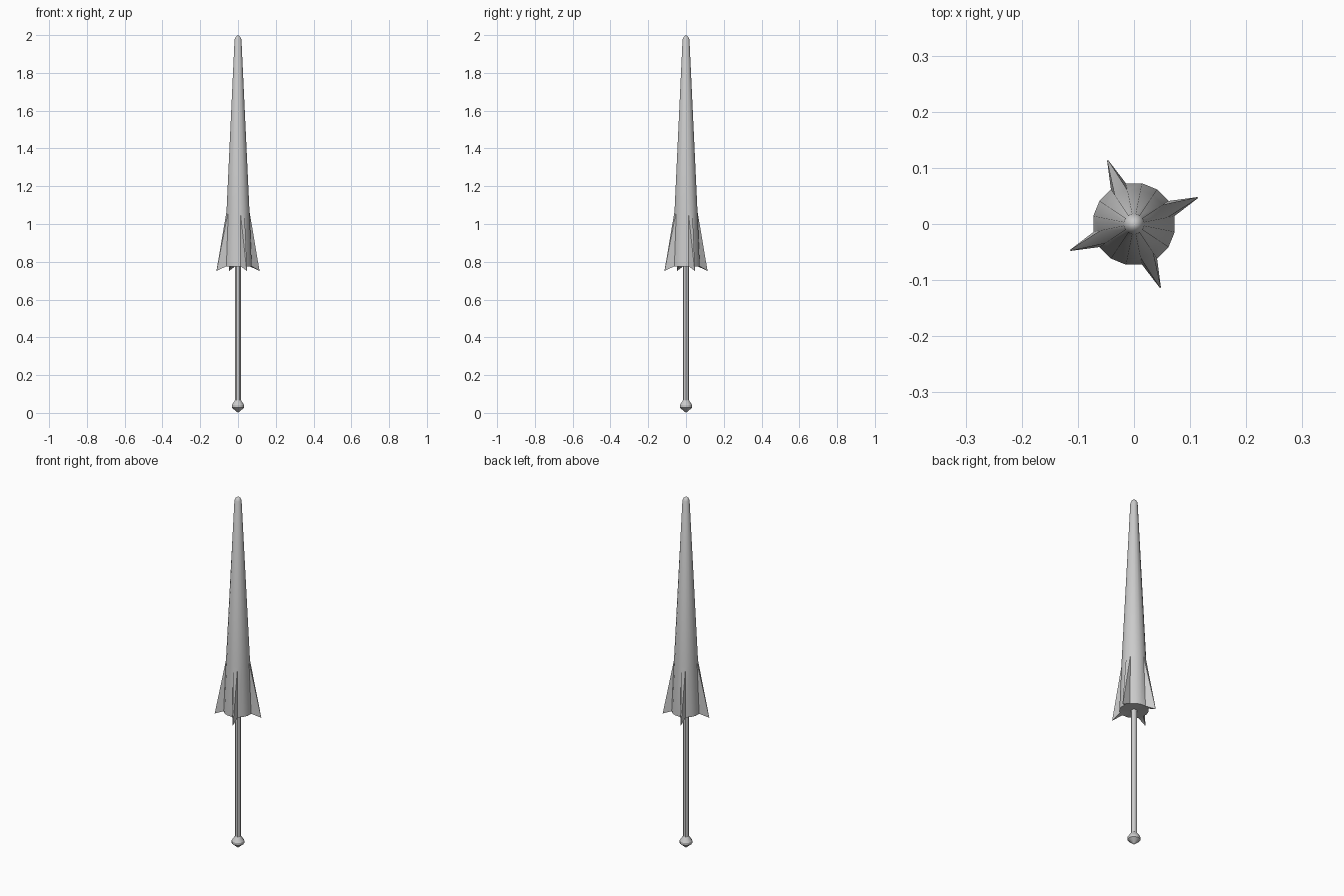
import bpy, bmesh, math

if "Cube" in bpy.data.objects:
    bpy.data.objects.remove(bpy.data.objects["Cube"])


def lathe(bm, profile, sides, offset=0.0):
    """Revolve (radius, z) points; a zero radius makes a pole. Returns rings."""
    rings = []
    for r, z in profile:
        if r == 0:
            rings.append([bm.verts.new((0, 0, z))])
        else:
            rings.append([bm.verts.new((r * math.cos(offset + math.tau * i / sides),
                                        r * math.sin(offset + math.tau * i / sides), z))
                          for i in range(sides)])
    for a, b in zip(rings, rings[1:]):
        for i in range(sides):
            j = (i + 1) % sides
            quad = [a[i % len(a)], a[j % len(a)], b[j % len(b)], b[i % len(b)]]
            bm.faces.new(list(dict.fromkeys(quad)))
    return rings


def finish(bm, name, angle=30):
    bmesh.ops.recalc_face_normals(bm, faces=bm.faces)
    mesh = bpy.data.meshes.new(name)
    bm.to_mesh(mesh)
    bm.free()
    ob = bpy.data.objects.new(name, mesh)
    bpy.context.collection.objects.link(ob)
    bpy.ops.object.select_all(action='DESELECT')
    ob.select_set(True)
    bpy.context.view_layer.objects.active = ob
    bpy.ops.object.shade_smooth_by_angle(angle=math.radians(angle))
    return ob


# Long tapered head, sixteen sides, with a rounded point
SIDES = 16
STEP = math.tau / SIDES
bm = bmesh.new()
rings = lathe(bm, [(0, 0.776), (0.074, 0.776), (0.062, 1.067),
                   (0.0185, 1.978), (0.012, 1.991), (0, 2.0)], SIDES, STEP / 2)
base, shoulder = rings[1], rings[2]

# Four flared fins pulled out of every fourth face of the lower band
for k in range(0, SIDES, 4):
    a, b, c, d = base[k], base[k + 1], shoulder[k + 1], shoulder[k]
    old = next(f for f in a.link_faces if {a, b, c, d} == set(f.verts))
    bm.faces.remove(old)
    ang = STEP * (k + 1)
    tx, ty = -0.001 * math.sin(ang), 0.001 * math.cos(ang)
    x, y = 0.123 * math.cos(ang), 0.123 * math.sin(ang)
    t1 = bm.verts.new((x - tx, y - ty, 0.752))
    t2 = bm.verts.new((x + tx, y + ty, 0.752))
    for f in ((t1, t2, c, d), (a, t1, d), (b, c, t2), (a, b, t2, t1)):
        bm.faces.new(f)
    # drop the cap edge so the fin underside meets the base
finish(bm, "head")

# Slim shaft
bm = bmesh.new()
lathe(bm, [(0, 0.05), (0.0155, 0.05), (0.0155, 0.79), (0, 0.79)], 12)
finish(bm, "shaft")

# Faceted pommel
bm = bmesh.new()
lathe(bm, [(0, 0.0), (0.007, 0.006), (0.033, 0.028), (0.033, 0.041),
           (0.0155, 0.068), (0, 0.068)], 12)
finish(bm, "pommel")
